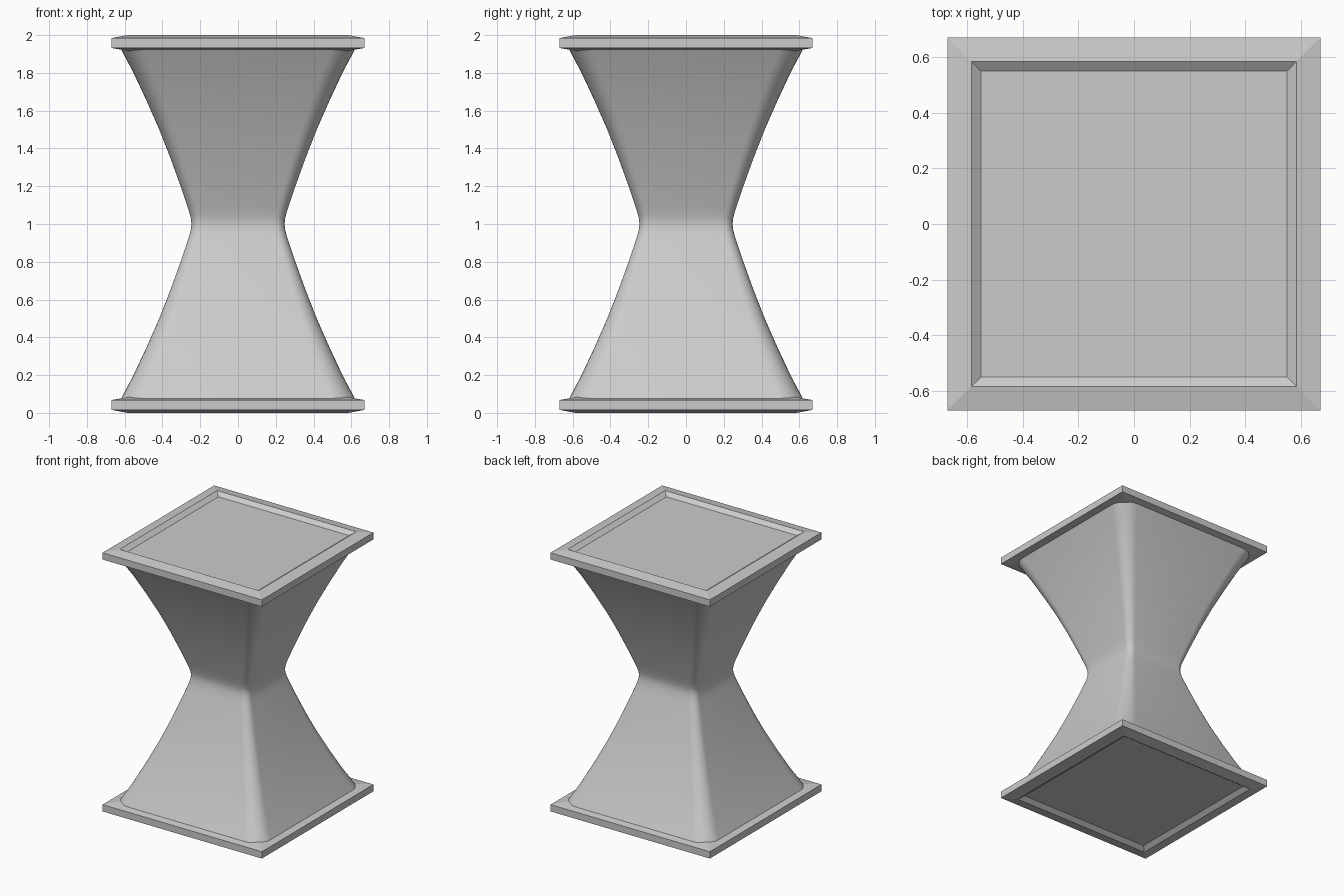
import bpy
import bmesh
from math import cos, sin, pi

if "Cube" in bpy.data.objects:
    bpy.data.objects.remove(bpy.data.objects["Cube"])


def loft(name, rings, angle=None):
    """Skin a stack of equal-length closed rings and cap both ends."""
    bm = bmesh.new()
    loops = [[bm.verts.new(p) for p in ring] for ring in rings]
    n = len(loops[0])
    for a, b in zip(loops, loops[1:]):
        for i in range(n):
            j = (i + 1) % n
            bm.faces.new((a[i], a[j], b[j], b[i]))
    bm.faces.new(loops[0])
    bm.faces.new(loops[-1])
    bmesh.ops.recalc_face_normals(bm, faces=bm.faces)
    mesh = bpy.data.meshes.new(name)
    bm.to_mesh(mesh)
    bm.free()
    obj = bpy.data.objects.new(name, mesh)
    bpy.context.collection.objects.link(obj)
    if angle:
        bpy.context.view_layer.objects.active = obj
        obj.select_set(True)
        bpy.ops.object.shade_smooth_by_angle(angle=angle)
        obj.select_set(False)
    return obj


def rounded_square(half, z, radius, steps=8):
    pts = []
    for q, (sx, sy) in enumerate([(1, 1), (-1, 1), (-1, -1), (1, -1)]):
        for k in range(steps + 1):
            a = (q + k / steps) * pi / 2
            pts.append((sx * (half - radius) + radius * cos(a),
                        sy * (half - radius) + radius * sin(a), z))
    return pts


def square(half, z):
    return [(half, half, z), (-half, half, z), (-half, -half, z), (half, -half, z)]


# Pinched hourglass body: (distance from waist, half width), mirrored in z
half_profile = [(0, .247), (.015, .248), (.03, .25), (.06, .257), (.1, .27),
                (.2, .304), (.35, .358), (.5, .417), (.65, .483), (.8, .553),
                (.94, .627)]
profile = [(-d, w) for d, w in reversed(half_profile[1:])] + half_profile
loft("hourglass_body", [rounded_square(w, 1 + d, .2 * w) for d, w in profile], pi / 5)

# Bevelled end plates with a recessed square panel
plate = [(.55, .025), (.585, 0), (.67, .016), (.67, .068), (.585, .083)]
loft("bottom_plate", [square(w, z) for w, z in plate])
loft("top_plate", [square(w, 2 - z) for w, z in plate])
